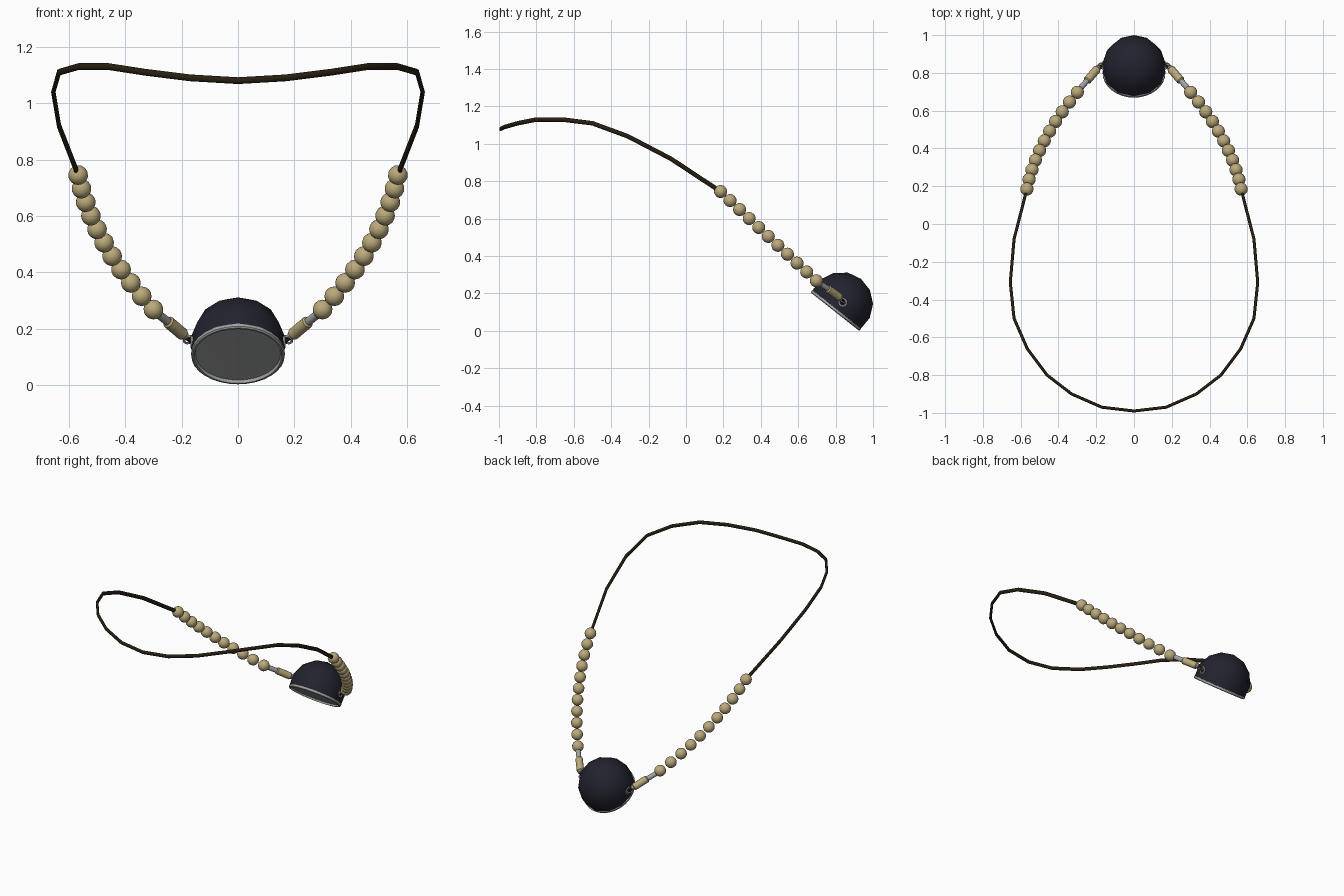
import bpy, bmesh, math
from mathutils import Vector, Matrix

cube = bpy.data.objects.get("Cube")
if cube:
    bpy.data.objects.remove(cube, do_unlink=True)


def material(name, rgb, rough=0.6):
    m = bpy.data.materials.new(name)
    m.use_nodes = True
    color = (*rgb, 1)
    m.diffuse_color = color
    bsdf = m.node_tree.nodes["Principled BSDF"]
    bsdf.inputs["Base Color"].default_value = color
    bsdf.inputs["Roughness"].default_value = rough
    return m


WOOD = material("pale wood", (0.50, 0.40, 0.20))
CORD = material("dark brown cord", (0.022, 0.014, 0.006))
STONE = material("midnight stone", (0.016, 0.016, 0.028))
SILVER = material("silver", (0.36, 0.37, 0.37))


def finish(name, bm, mat, matrix=Matrix(), angle=40):
    bmesh.ops.recalc_face_normals(bm, faces=bm.faces)
    mesh = bpy.data.meshes.new(name)
    bm.to_mesh(mesh)
    bm.free()
    mesh.materials.append(mat)
    ob = bpy.data.objects.new(name, mesh)
    ob.matrix_world = matrix
    bpy.context.collection.objects.link(ob)
    bpy.ops.object.select_all(action="DESELECT")
    ob.select_set(True)
    bpy.context.view_layer.objects.active = ob
    bpy.ops.object.shade_smooth_by_angle(angle=math.radians(angle))
    return ob


def lathe(name, profile, segs, mat, matrix=Matrix(), angle=40):
    """Spin a list of (radius, height) points about local z."""
    bm = bmesh.new()
    verts = [bm.verts.new((r, 0, z)) for r, z in profile]
    edges = [bm.edges.new(p) for p in zip(verts, verts[1:])]
    bmesh.ops.spin(bm, geom=verts + edges, cent=(0, 0, 0), axis=(0, 0, 1),
                   angle=math.tau, steps=segs)
    bmesh.ops.remove_doubles(bm, verts=bm.verts, dist=0.0002)
    return finish(name, bm, mat, matrix, angle)


def between(a, b):
    """Frame at a whose z axis runs towards b."""
    return Matrix.Translation(a) @ (b - a).to_track_quat("Z", "Y").to_matrix().to_4x4()


def rod(name, a, b, r, mat, segs=12):
    length = (b - a).length
    c = r * 0.25
    lathe(name, [(0, 0), (r - c, 0), (r, c), (r, length - c), (r - c, length), (0, length)],
          segs, mat, between(a, b))


def ring(name, center, direction, major, minor):
    pts = [(major + minor * math.cos(t * math.tau / 8), minor * math.sin(t * math.tau / 8))
           for t in range(9)]
    lathe(name, pts, 16, SILVER, between(center, center + direction), 80)


# Pendant: faceted dome with a recessed silver face underneath
tilt = Matrix.Translation((0, 0.83, 0.145)) @ Matrix.Rotation(math.radians(-38.3), 4, "X")
R = 0.17
dome = [(R * math.cos(math.radians(e)), R * math.sin(math.radians(e)))
        for e in (-14, 12, 38, 64)]
lathe("pendant_dome", dome + [(0, R)], 12, STONE, tilt, 60)
lathe("pendant_silver_rim",
      [(0.15, -0.036), (0.166, -0.038), (0.166, -0.05), (0.161, -0.054),
       (0.155, -0.054), (0.151, -0.043), (0, -0.041)], 32, SILVER, tilt, 35)

# Flat oval cross-section for the cord
bpy.ops.curve.primitive_bezier_circle_add(radius=1)
section = bpy.context.object
section.name = "cord_section"
section.data.resolution_u = 2
section.scale = (0.008, 0.012, 1)
bpy.ops.object.transform_apply(location=False, rotation=False, scale=True)
section.hide_render = True


def cord(name, points):
    data = bpy.data.curves.new(name, "CURVE")
    data.dimensions = "3D"
    data.twist_mode = "Z_UP"
    data.bevel_mode = "OBJECT"
    data.bevel_object = section
    data.use_fill_caps = True
    spline = data.splines.new("POLY")
    spline.points.add(len(points) - 1)
    for p, co in zip(spline.points, points):
        p.co = (*co, 1)
    ob = bpy.data.objects.new(name, data)
    bpy.context.collection.objects.link(ob)
    data.materials.append(CORD)
    bpy.ops.object.select_all(action="DESELECT")
    ob.select_set(True)
    bpy.context.view_layer.objects.active = ob
    bpy.ops.object.convert(target="MESH")


# Neck cord: half path mirrored across the middle
half = [(0.567, 0.185, 0.745), (0.635, -0.08, 0.92), (0.655, -0.31, 1.04),
        (0.635, -0.5, 1.11), (0.565, -0.66, 1.13), (0.46, -0.8, 1.13),
        (0.33, -0.9, 1.11), (0.17, -0.97, 1.09), (0, -0.99, 1.08)]
cord("neck_cord", half + [(-x, y, z) for x, y, z in reversed(half[:-1])])

# Beaded strands, end tubes and links on both sides
BEADS = 11
start, bend, end = Vector((0.567, 0.185, 0.745)), Vector((0.475, 0.44, 0.505)), Vector((0.30, 0.697, 0.268))
for side, s in (("left", 1), ("right", -1)):
    def at(x, y, z):
        return Vector((s * x, y, z))

    centers = []
    for i in range(BEADS):
        t = i / (BEADS - 1)
        ctrl = 2 * bend - (start + end) / 2
        p = start * (1 - t) ** 2 + ctrl * 2 * t * (1 - t) + end * t * t
        centers.append(at(*p))
    for i, c in enumerate(centers):
        bm = bmesh.new()
        bmesh.ops.create_uvsphere(bm, u_segments=16, v_segments=10, radius=0.035)
        toward = centers[min(i + 1, BEADS - 1)] - centers[min(i, BEADS - 2)]
        finish(f"{side}_bead_{i + 1}", bm, WOOD, between(c, c + toward), 80)

    rod(f"{side}_silver_cap", at(0.285, 0.717, 0.253), at(0.245, 0.763, 0.222), 0.015, SILVER)
    rod(f"{side}_wood_tube", at(0.25, 0.757, 0.226), at(0.193, 0.823, 0.178), 0.022, WOOD)
    rod(f"{side}_end_cap", at(0.196, 0.82, 0.181), at(0.186, 0.831, 0.172), 0.016, SILVER)
    rod(f"{side}_dark_link", at(0.19, 0.826, 0.176), at(0.16, 0.842, 0.15), 0.009, CORD, 8)
    ring(f"{side}_link_ring", at(0.174, 0.838, 0.161), Vector((0.3 * s, 0.6, 0.7)), 0.018, 0.004)
    ring(f"{side}_pendant_eye", at(0.163, 0.838, 0.152), Vector((s, 0, 0)), 0.02, 0.005)

bpy.data.objects.remove(section, do_unlink=True)
